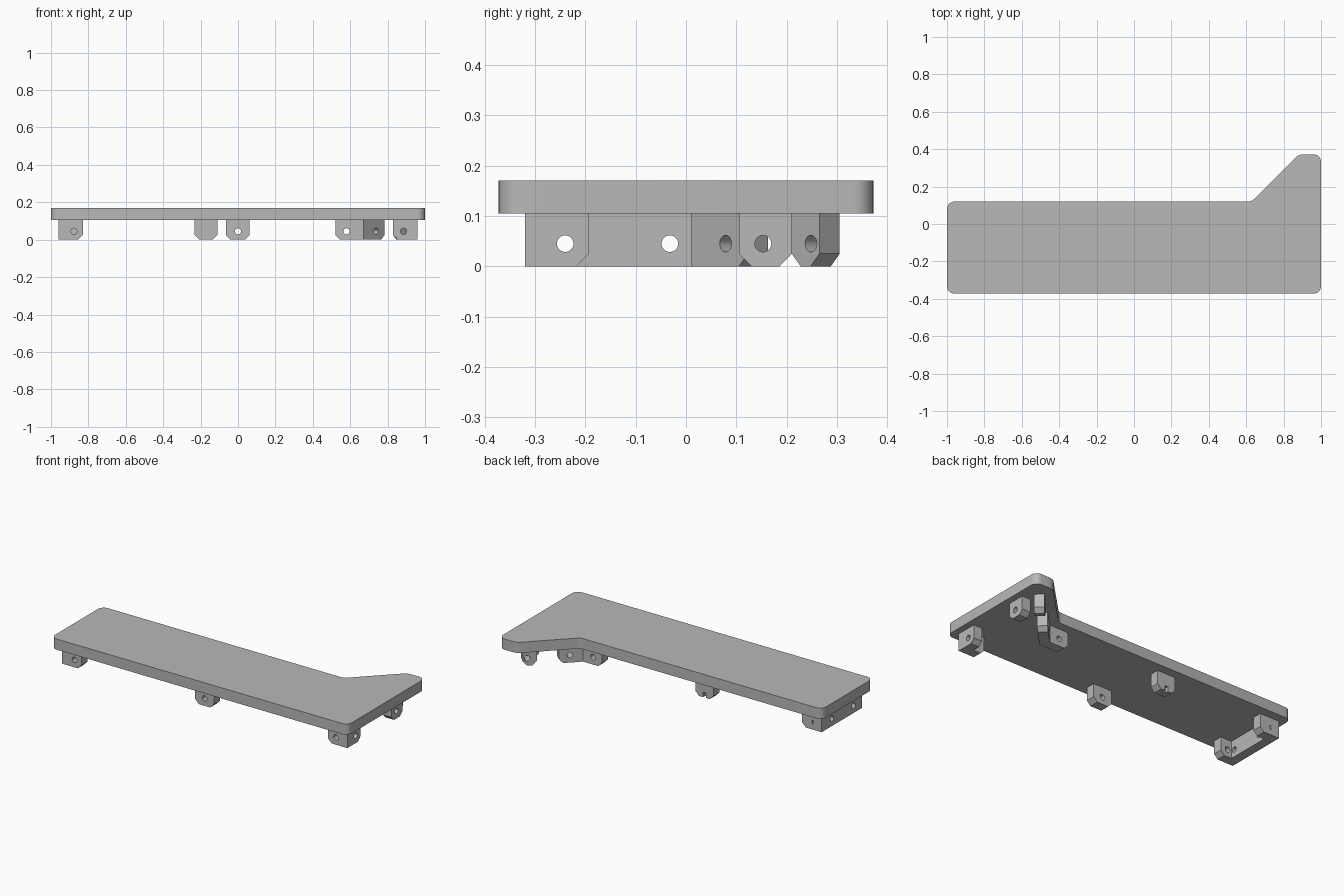
import bpy, bmesh, math
from mathutils import Vector, Matrix

if "Cube" in bpy.data.objects:
    bpy.data.objects.remove(bpy.data.objects["Cube"])

grey = bpy.data.materials.new("light grey")
grey.diffuse_color = (0.48, 0.48, 0.48, 1)
grey.use_nodes = True
grey.node_tree.nodes["Principled BSDF"].inputs["Base Color"].default_value = grey.diffuse_color

T = 0.057        # tab thickness
H = 0.106        # tab height
C = 0.025        # bottom corner chamfer
HOLE_Z, HOLE_R = 0.045, 0.0165


def add_object(name, bm):
    bmesh.ops.recalc_face_normals(bm, faces=bm.faces[:])
    mesh = bpy.data.meshes.new(name)
    bm.to_mesh(mesh)
    bm.free()
    mesh.materials.append(grey)
    ob = bpy.data.objects.new(name, mesh)
    bpy.context.collection.objects.link(ob)
    return ob


def prism(name, points, offset):
    """Extrude a flat polygon along an offset vector."""
    bm = bmesh.new()
    face = bm.faces.new([bm.verts.new(p) for p in points])
    ext = bmesh.ops.extrude_face_region(bm, geom=[face])
    moved = [v for v in ext["geom"] if isinstance(v, bmesh.types.BMVert)]
    bmesh.ops.translate(bm, verts=moved, vec=offset)
    return add_object(name, bm)


def cut(ob, cutter):
    mod = ob.modifiers.new("cut", "BOOLEAN")
    mod.operation, mod.solver, mod.object = "DIFFERENCE", "EXACT", cutter
    bpy.context.view_layer.objects.active = ob
    bpy.ops.object.modifier_apply(modifier=mod.name)
    bpy.data.objects.remove(cutter)


def smooth(ob):
    bpy.ops.object.select_all(action="DESELECT")
    ob.select_set(True)
    bpy.context.view_layer.objects.active = ob
    bpy.ops.object.shade_smooth_by_angle(angle=math.radians(30))


def tab(name, start, end, out, holes=(), chamfer=(True, True)):
    """Upright tab from start to end, thickened along out, holes at distances from start."""
    a, b = Vector((*start, 0)), Vector((*end, 0))
    out = Vector((*out, 0)).normalized()
    d, length = (b - a).normalized(), (b - a).length
    prof = [(0, H)]
    prof += [(0, C), (C, 0)] if chamfer[0] else [(0, 0)]
    prof += [(length - C, 0), (length, C)] if chamfer[1] else [(length, 0)]
    prof += [(length, H)]
    ob = prism(name, [a + d * s + Vector((0, 0, z)) for s, z in prof], out * T)
    for s in holes:
        bm = bmesh.new()
        bmesh.ops.create_cone(bm, cap_ends=True, segments=32, radius1=HOLE_R,
                              radius2=HOLE_R, depth=T * 2)
        rot = out.to_track_quat("Z", "Y").to_matrix().to_4x4()
        pos = a + d * s + out * T / 2 + Vector((0, 0, HOLE_Z))
        bmesh.ops.transform(bm, matrix=Matrix.Translation(pos) @ rot, verts=bm.verts)
        cut(ob, add_object("hole_cutter", bm))
    smooth(ob)
    return ob


def rounded(corners, n=8):
    """Replace each (x, y, radius) corner by an arc."""
    pts = []
    for i, (x, y, r) in enumerate(corners):
        p = Vector((x, y))
        u = (Vector(corners[i - 1][:2]) - p).normalized()
        v = (Vector(corners[(i + 1) % len(corners)][:2]) - p).normalized()
        half = u.angle(v) / 2
        centre = p + (u + v).normalized() * r / math.sin(half)
        s = p + u * r / math.tan(half) - centre
        e = p + v * r / math.tan(half) - centre
        sweep = math.pi - 2 * half
        for k in range(n + 1):
            t = k / n
            q = (s * math.sin((1 - t) * sweep) + e * math.sin(t * sweep)) / math.sin(sweep)
            pts.append(centre + q)
    return pts


# Deck plate
outline = rounded([(-1, -0.372, 0.04), (1, -0.372, 0.04), (1, 0.372, 0.04),
                   (0.88, 0.372, 0.06), (0.628, 0.12, 0.04), (-1, 0.12, 0.04)])
smooth(prism("deck_plate", [(p.x, p.y, 0.105) for p in outline], Vector((0, 0, 0.065))))

FY, BY, SX = -0.32, 0.067, 0.961      # front, back and side faces of the tabs
IN = BY - T                           # inner face of the back tabs

# Front right corner bracket
tab("front_right_tab", (0.83, FY), (SX, FY), (0, 1), [0.055], (True, False))
tab("right_front_tab", (SX, FY), (SX, -0.193), (-1, 0), [0.08], (False, True))

# Front middle tab
tab("front_middle_tab", (-0.064, FY), (0.062, FY), (0, 1), [0.064])

# Left end bracket
tab("front_left_tab", (-SX, FY), (-0.83, FY), (0, 1), [0.084], (False, True))
tab("left_wall", (-SX, FY), (-SX, BY), (1, 0), [0.08, 0.288], (False, False))
tab("back_left_tab", (-SX, IN), (-0.83, IN), (0, 1), [0.05], (False, True))

# Back middle tab with a small slot in its outer face
back = tab("back_middle_tab", (-0.232, IN), (-0.11, IN), (0, 1))
slot = prism("slot_cutter", [(-0.181, BY - 0.02, -0.01), (-0.161, BY - 0.02, -0.01),
                             (-0.161, BY - 0.02, 0.03), (-0.181, BY - 0.02, 0.03)],
             Vector((0, 0.05, 0)))
cut(back, slot)

# Angled bracket at the inner bend
tab("bend_back_tab", (0.52, IN), (0.67, IN), (0, 1), [0.06], (True, False))
tab("bend_diagonal_tab", (0.67, IN), (0.783, IN + 0.113), (-1, 1), [0.097], (False, True))

# Wing tabs
tab("wing_diagonal_tab", (0.87, 0.21), (0.925, 0.265), (-1, 1), [0.054])
tab("wing_right_tab", (SX, 0.105), (SX, 0.211), (-1, 0), [0.048])
